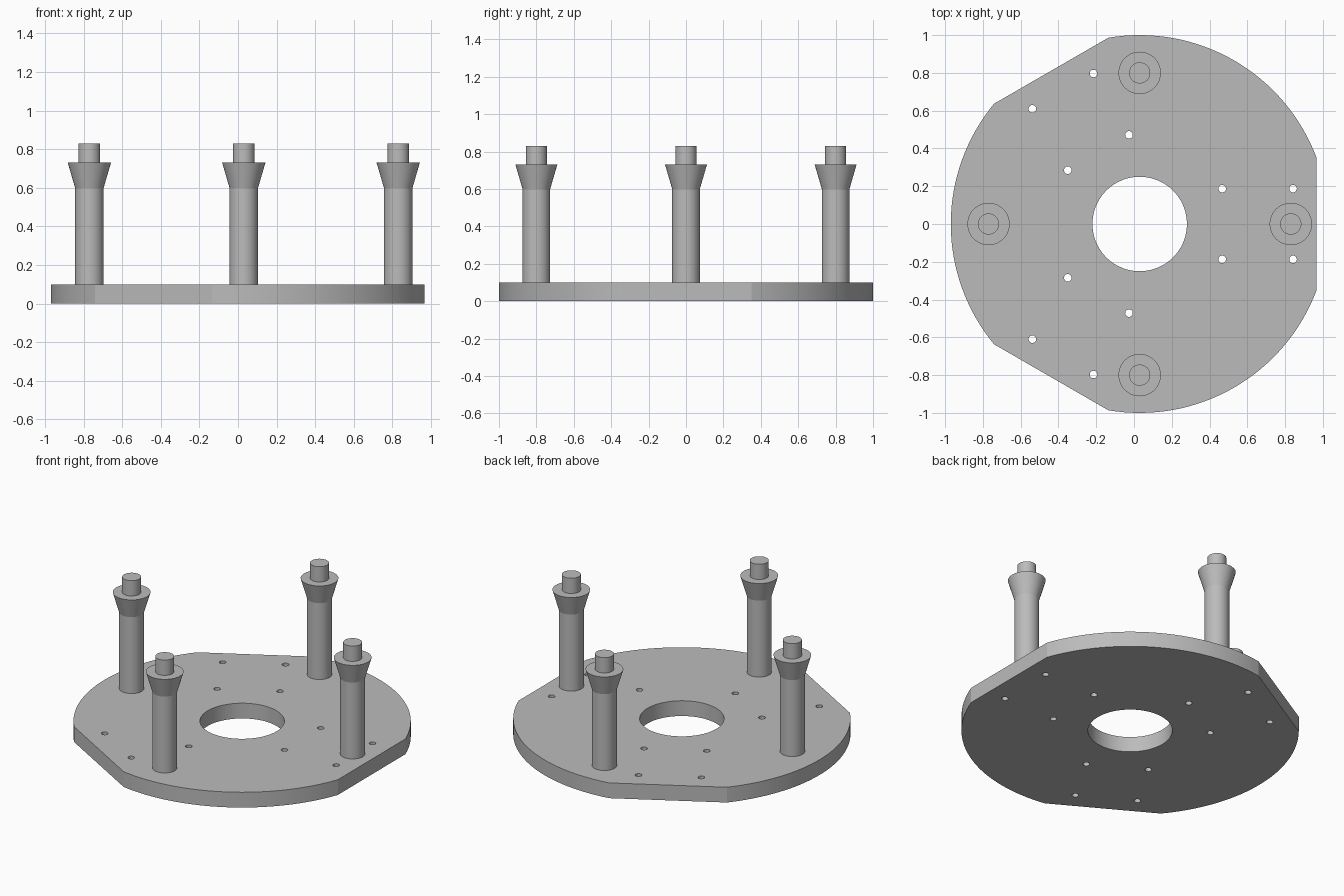
import bpy, bmesh
from math import acos, cos, sin, pi, radians, tau

if "Cube" in bpy.data.objects:
    bpy.data.objects.remove(bpy.data.objects["Cube"], do_unlink=True)

CX = 0.03            # disc axis
PLATE_TOP = 0.10
FLAT = 0.937         # distance from the axis to each flat edge

grey = bpy.data.materials.new("plain grey")
grey.use_nodes = True
grey.diffuse_color = (0.5, 0.5, 0.5, 1)
grey.node_tree.nodes["Principled BSDF"].inputs["Base Color"].default_value = (0.5, 0.5, 0.5, 1)


def add_object(name, bm):
    bmesh.ops.recalc_face_normals(bm, faces=bm.faces)
    mesh = bpy.data.meshes.new(name)
    bm.to_mesh(mesh)
    bm.free()
    mesh.materials.append(grey)
    obj = bpy.data.objects.new(name, mesh)
    bpy.context.collection.objects.link(obj)
    return obj


def activate(obj):
    bpy.ops.object.select_all(action="DESELECT")
    obj.select_set(True)
    bpy.context.view_layer.objects.active = obj


def smooth(obj):
    activate(obj)
    bpy.ops.object.shade_smooth_by_angle(angle=radians(15))


def prism(bm, points, z0, z1):
    base = bm.faces.new([bm.verts.new((x, y, z0)) for x, y in points])
    top = bmesh.ops.extrude_face_region(bm, geom=[base])["geom"]
    verts = [v for v in top if isinstance(v, bmesh.types.BMVert)]
    bmesh.ops.translate(bm, verts=verts, vec=(0, 0, z1 - z0))


def circle(x, y, r, n):
    return [(x + r * cos(tau * i / n), y + r * sin(tau * i / n)) for i in range(n)]


# Round base plate with three flats, 120 degrees apart
half = acos(FLAT)
steps = 32
outline = []
for k in range(3):
    start = k * tau / 3 + half
    sweep = tau / 3 - 2 * half
    for i in range(steps + 1):
        a = start + sweep * i / steps
        outline.append((CX + cos(a), sin(a)))
bm = bmesh.new()
prism(bm, outline, 0, PLATE_TOP)
plate = add_object("base_plate", bm)

# Centre bore and three groups of four screw holes
bm = bmesh.new()
prism(bm, circle(CX, 0, 0.25, 96), -0.1, 0.2)
for k in range(3):
    c, s = cos(k * tau / 3), sin(k * tau / 3)
    for u in (0.437, 0.812):
        for v in (-0.187, 0.187):
            prism(bm, circle(CX + u * c - v * s, u * s + v * c, 0.02, 24), -0.1, 0.2)
cutter = add_object("hole_cutter", bm)
cutter.hide_render = True
cut = plate.modifiers.new("holes", "BOOLEAN")
cut.operation = "DIFFERENCE"
cut.solver = "EXACT"
cut.object = cutter
activate(plate)
bpy.ops.object.modifier_apply(modifier=cut.name)
bpy.data.objects.remove(cutter, do_unlink=True)
smooth(plate)

# Four turned posts: straight shaft, flared head, locating pin
profile = [(0.074, PLATE_TOP), (0.074, 0.60), (0.112, 0.73), (0.056, 0.73), (0.056, 0.83)]


def post(name, x, y, n=48):
    bm = bmesh.new()
    rings = [[bm.verts.new((px, py, z)) for px, py in circle(x, y, r, n)] for r, z in profile]
    for low, high in zip(rings, rings[1:]):
        for i in range(n):
            j = (i + 1) % n
            bm.faces.new((low[i], low[j], high[j], high[i]))
    bm.faces.new(rings[0])
    bm.faces.new(rings[-1])
    smooth(add_object(name, bm))


for k, side in enumerate(("left", "back", "right", "front")):
    post(side + "_post", CX + 0.8 * cos(k * pi / 2), 0.8 * sin(k * pi / 2))
